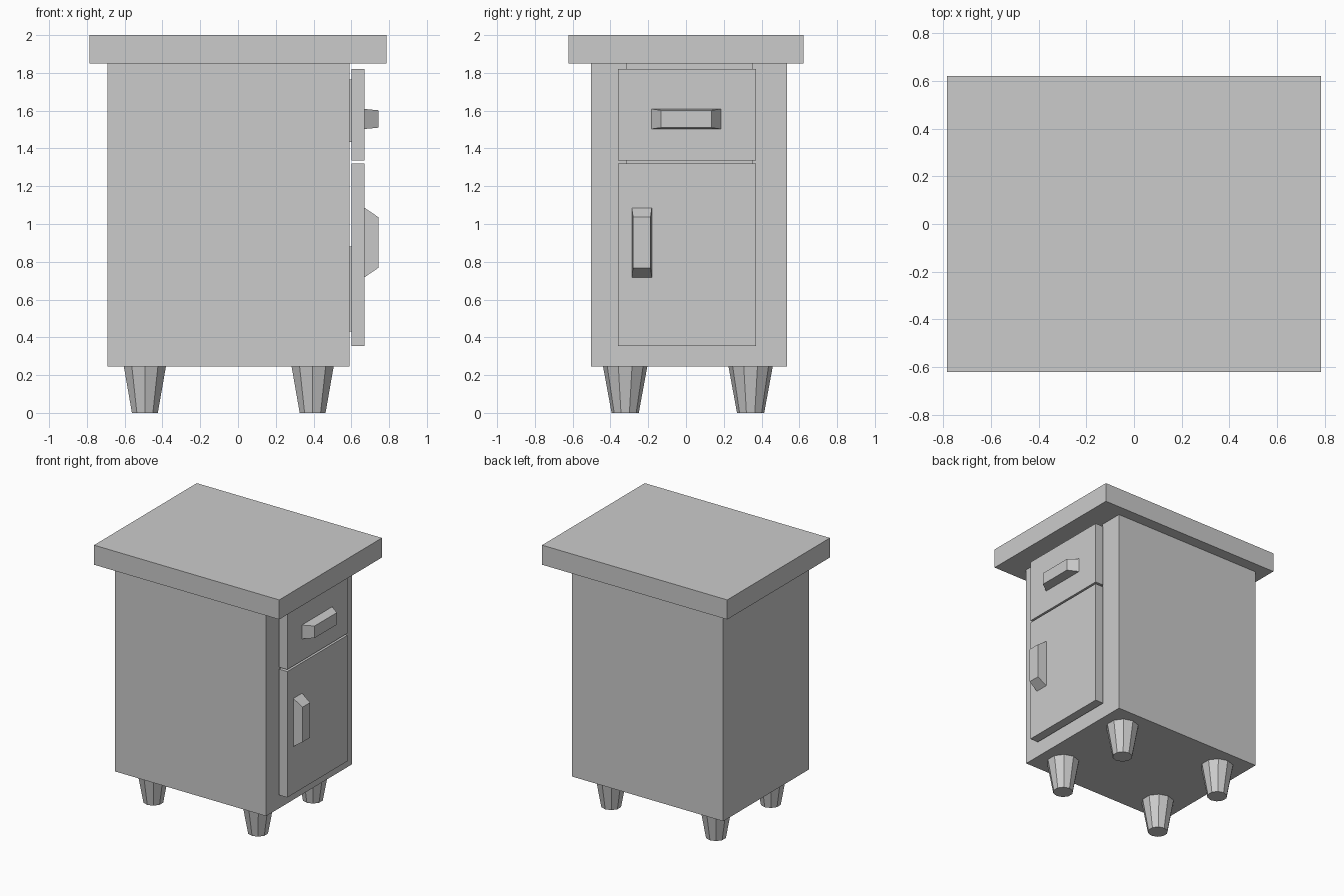
import bpy, bmesh
from mathutils import Matrix

if "Cube" in bpy.data.objects:
    bpy.data.objects.remove(bpy.data.objects["Cube"])


def finish(name, bm):
    bmesh.ops.recalc_face_normals(bm, faces=bm.faces)
    mesh = bpy.data.meshes.new(name)
    bm.to_mesh(mesh)
    bm.free()
    obj = bpy.data.objects.new(name, mesh)
    bpy.context.collection.objects.link(obj)
    return obj


def box(name, x, y, z, taper=(0, 0)):
    """Box from (min, max) ranges; taper shrinks the +x face in y and z."""
    bm = bmesh.new()
    bmesh.ops.create_cube(bm, size=1)
    for v in bm.verts:
        outer = v.co.x > 0
        sides = [1 if c > 0 else -1 for c in v.co]
        v.co = [r[s > 0] for r, s in zip((x, y, z), sides)]
        if outer:
            v.co.y -= sides[1] * taper[0]
            v.co.z -= sides[2] * taper[1]
    return finish(name, bm)


# Table top
box("table_top", (-0.785, 0.785), (-0.622, 0.622), (1.85, 2.0))

# Cabinet body, hollowed from its right-hand side
body = box("cabinet_body", (-0.69, 0.59), (-0.502, 0.535), (0.245, 1.85))
cutter = box("opening_cutter", (-0.55, 0.8), (-0.315, 0.35), (0.39, 1.95))
cutter.hide_render = True
cutter.hide_viewport = True
cut = body.modifiers.new("opening", 'BOOLEAN')
cut.object = cutter
cut.solver = 'EXACT'

# Drawer and door fronts, with the boxes behind them
box("drawer_front", (0.6, 0.67), (-0.36, 0.37), (1.335, 1.82))
box("drawer_box", (-0.45, 0.6), (-0.305, 0.335), (1.435, 1.765))
box("door", (0.6, 0.67), (-0.36, 0.37), (0.355, 1.32))
box("lower_box", (-0.45, 0.6), (-0.305, 0.335), (0.43, 0.88))

# Tapered handles
box("drawer_handle", (0.67, 0.743), (-0.183, 0.185), (1.503, 1.609), (0.05, 0.007))
box("door_handle", (0.67, 0.743), (-0.287, -0.181), (0.718, 1.086), (0.007, 0.05))

# Ten-sided tapered legs
for x, x_name in ((-0.493, "left"), (0.395, "right")):
    for y, y_name in ((-0.322, "front"), (0.342, "back")):
        bm = bmesh.new()
        bmesh.ops.create_cone(bm, cap_ends=True, segments=10, radius1=0.072,
                              radius2=0.117, depth=0.245,
                              matrix=Matrix.Translation((x, y, 0.1225)))
        finish(f"{y_name}_{x_name}_leg", bm)
